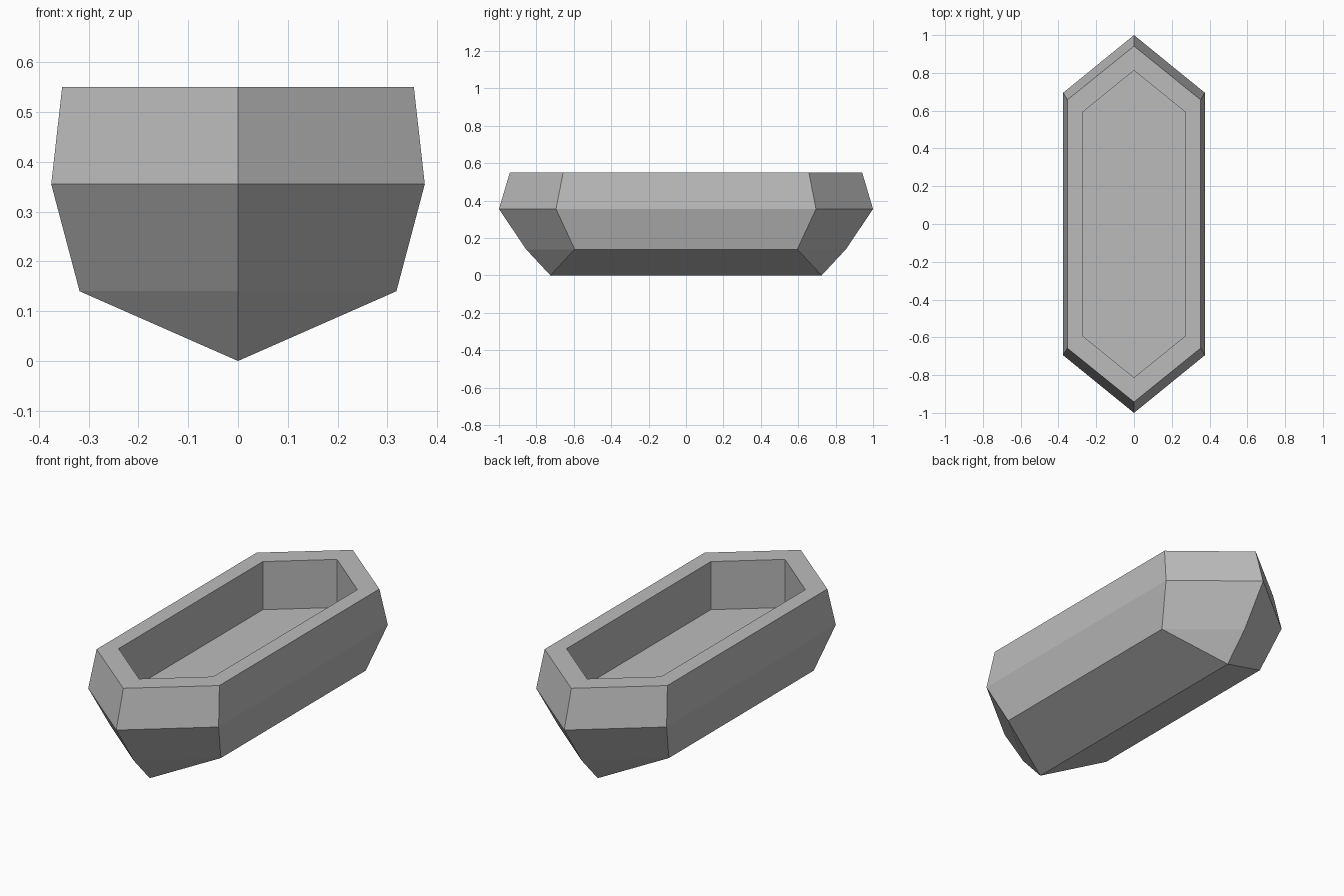
import bpy
import bmesh

cube = bpy.data.objects.get("Cube")
if cube:
    bpy.data.objects.remove(cube, do_unlink=True)

grey = bpy.data.materials.new("stone_grey")
grey.use_nodes = True
colour = (0.5, 0.5, 0.5, 1)
grey.diffuse_color = colour
grey.node_tree.nodes["Principled BSDF"].inputs["Base Color"].default_value = colour

bm = bmesh.new()


def ring(half_width, shoulder, tip, z):
    """Long hexagon, counter-clockwise from the front tip."""
    outline = [(0, -tip), (half_width, -shoulder), (half_width, shoulder),
               (0, tip), (-half_width, shoulder), (-half_width, -shoulder)]
    return [bm.verts.new((x, y, z)) for x, y in outline]


def bridge(lower, upper):
    for i in range(6):
        j = (i + 1) % 6
        bm.faces.new((lower[i], lower[j], upper[j], upper[i]))


# Hull outside, rim, then cavity walls down to the floor
rings = [ring(0.318, 0.595, 0.855, 0.14),
         ring(0.375, 0.695, 1.0, 0.355),
         ring(0.353, 0.657, 0.942, 0.55),
         ring(0.272, 0.592, 0.813, 0.55),
         ring(0.272, 0.592, 0.813, 0.30)]
for lower, upper in zip(rings, rings[1:]):
    bridge(lower, upper)
bm.faces.new(rings[-1])

# Keel: two sloping sides and two triangles at each end
base = rings[0]
front, back = (bm.verts.new((0, y, 0)) for y in (-0.725, 0.725))
bm.faces.new((front, back, base[2], base[1]))
bm.faces.new((back, front, base[5], base[4]))
for i, end in ((5, front), (0, front), (2, back), (3, back)):
    bm.faces.new((end, base[(i + 1) % 6], base[i]))

bmesh.ops.recalc_face_normals(bm, faces=bm.faces)
mesh = bpy.data.meshes.new("trough_hull")
bm.to_mesh(mesh)
bm.free()
mesh.materials.append(grey)
hull = bpy.data.objects.new("trough_hull", mesh)
bpy.context.collection.objects.link(hull)
